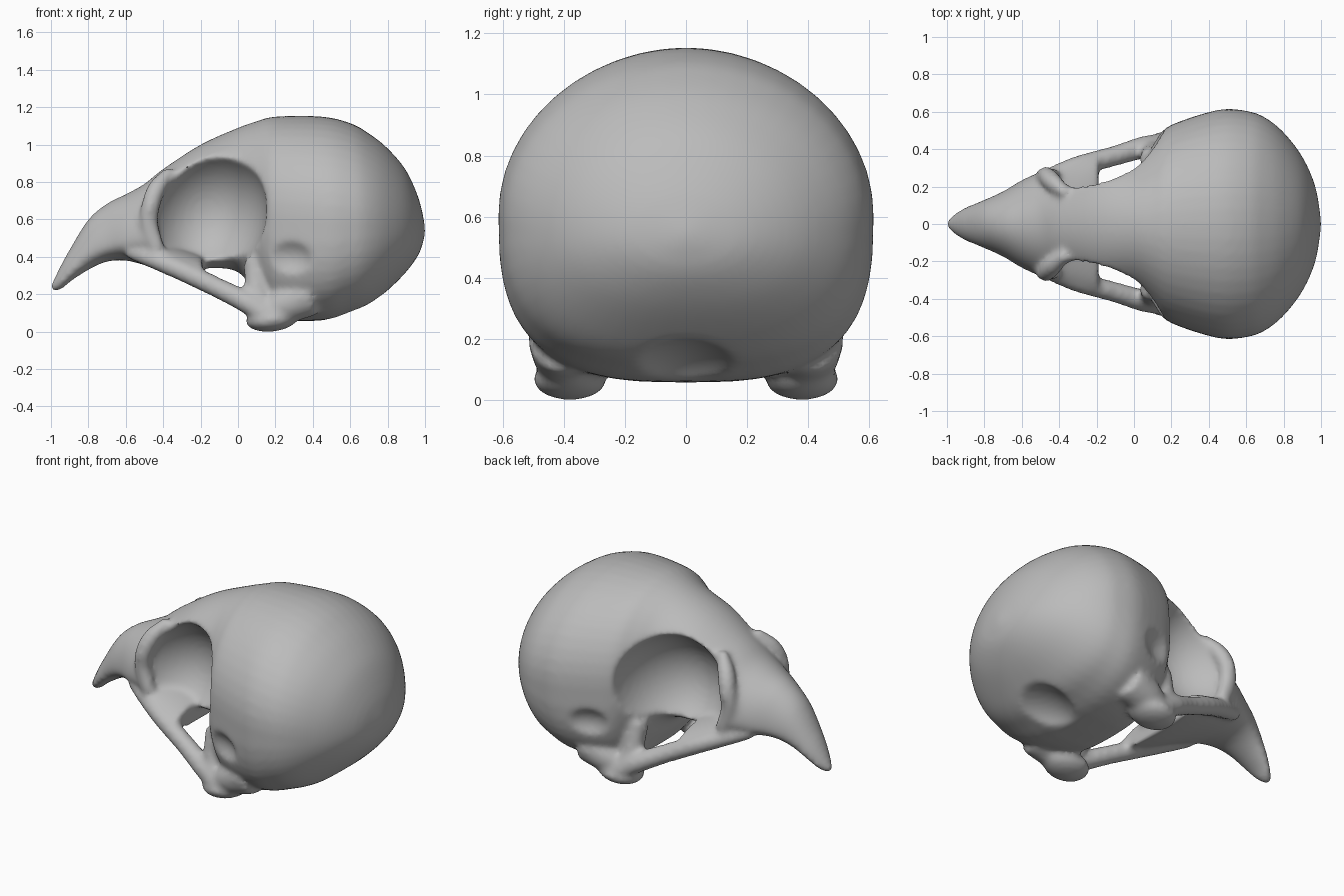
import bpy, bmesh, math
from mathutils import Vector

default_cube = bpy.data.objects.get("Cube")
if default_cube:
    bpy.data.objects.remove(default_cube, do_unlink=True)

bone = bpy.data.materials.new("bone_grey")
bone.use_nodes = True
bone_colour = (0.5, 0.5, 0.5, 1)
bone.diffuse_color = bone_colour
bone.node_tree.nodes["Principled BSDF"].inputs["Base Color"].default_value = bone_colour


def make_object(name, bm):
    bmesh.ops.recalc_face_normals(bm, faces=bm.faces)
    mesh = bpy.data.meshes.new(name)
    bm.to_mesh(mesh)
    bm.free()
    mesh.materials.append(bone)
    obj = bpy.data.objects.new(name, mesh)
    bpy.context.collection.objects.link(obj)
    return obj


def spline(points, steps):
    """Smooth curve through tuples of any length."""
    out = []
    for i in range(len(points) - 1):
        a, b, c, d = (points[max(0, min(len(points) - 1, i + k))] for k in (-1, 0, 1, 2))
        for s in range(steps):
            t = s / steps
            out.append([q + t / 2 * (r - p + t * (2 * p - 5 * q + 4 * r - u + t * (3 * q - p - 3 * r + u)))
                        for p, q, r, u in zip(a, b, c, d)])
    return out + [list(points[-1])]


def skin(name, rings):
    """Closed surface through matching rings."""
    bm = bmesh.new()
    loops = [[bm.verts.new(p) for p in ring] for ring in rings]
    count = len(loops[0])
    for a, b in zip(loops, loops[1:]):
        for i in range(count):
            j = (i + 1) % count
            bm.faces.new((a[i], a[j], b[j], b[i]))
    bm.faces.new(loops[0])
    bm.faces.new(loops[-1])
    return make_object(name, bm)


def section(x, top, mid, low, width, power):
    """Rounded section: elliptical above the widest height, squarer below."""
    ring = []
    for i in range(48):
        c, s = math.cos(math.tau * i / 48), math.sin(math.tau * i / 48)
        e = 1 if s >= 0 else 2 / power
        height = top - mid if s >= 0 else mid - low
        ring.append((x, width * math.copysign(abs(c) ** e, c),
                     mid + height * math.copysign(abs(s) ** e, s)))
    return ring


def tube(name, points, side):
    """Round bar through (x, y, z, radius) points, on one side."""
    path = spline(points, 6)
    rings = []
    for i, (x, y, z, r) in enumerate(path):
        along = Vector(path[min(i + 1, len(path) - 1)][:3]) - Vector(path[max(i - 1, 0)][:3])
        u = along.cross(Vector((0, 1, 0))).normalized()
        v = along.cross(u).normalized()
        ring = [Vector((x, y, z)) + r * (u * math.cos(a) + v * math.sin(a))
                for a in (math.tau * k / 16 for k in range(16))]
        rings.append([(p.x, p.y * side, p.z) for p in ring])
    return skin(name, rings)


def ellipsoid(name, centre, radii, tilt=0):
    bm = bmesh.new()
    bmesh.ops.create_uvsphere(bm, u_segments=40, v_segments=24, radius=1)
    obj = make_object(name, bm)
    obj.location, obj.scale = centre, radii
    obj.rotation_euler.y = tilt
    return obj


def apply(obj, kind, **settings):
    mod = obj.modifiers.new(kind.title(), kind)
    for key, value in settings.items():
        setattr(mod, key, value)
    bpy.context.view_layer.objects.active = obj
    bpy.ops.object.modifier_apply(modifier=mod.name)


# Beak, face and braincase: x, top, widest height, bottom, half width, lower squareness
stations = [
    (-1, .25, .235, .22, .02, 2), (-.95, .35, .27, .222, .06, 2), (-.9, .44, .32, .265, .09, 2),
    (-.8, .6, .42, .33, .13, 2), (-.7, .685, .46, .375, .175, 2), (-.6, .735, .48, .38, .235, 2),
    (-.5, .79, .5, .36, .28, 2), (-.4, .87, .5, .33, .32, 2), (-.2, 1, .65, .34, .35, 2),
    (0, 1.09, .68, .32, .37, 2), (.1, 1.125, .65, .18, .45, 2.4), (.2, 1.15, .63, .07, .53, 3),
    (.45, 1.15, .61, .06, .61, 3), (.6, 1.115, .6, .1, .605, 2.8), (.7, 1.06, .59, .14, .57, 2.6),
    (.8, .98, .57, .22, .49, 2.4), (.9, .86, .55, .32, .36, 2.2), (.97, .7, .54, .42, .2, 2),
    (1, .56, .54, .52, .02, 2)]
skull = skin("skull", [section(*s) for s in spline(stations, 4)])

# Palate shelf forming the socket floor
shelf = [(-.62, .5, .45, .39, .2, 2), (-.45, .49, .41, .34, .29, 2),
         (-.3, .45, .34, .285, .345, 2), (-.19, .41, .31, .26, .365, 2)]
parts = [skin("palate", [section(*s) for s in spline(shelf, 4)])]

cutters = []
for side, word in ((1, "left"), (-1, "right")):
    # Eye sockets, shallow temple hollows
    cutters.append(ellipsoid(word + "_socket_cutter", (-.175, side * .49, .625), (.325, .44, .375), .3))
    cutters.append(ellipsoid(word + "_temple_cutter", (.22, side * .7, .38), (.22, .2, .16)))
    # Cheek bar, jaw joint and struts, ridge in front of the socket
    parts.append(tube(word + "_cheek_bar", [(-.58, .19, .43, .04), (-.45, .25, .385, .05), (-.3, .31, .325, .055),
                                            (-.1, .365, .23, .055), (.05, .41, .155, .06), (.17, .43, .08, .06)], side))
    parts.append(ellipsoid(word + "_jaw_joint", (.18, side * .38, .065), (.14, .12, .065), -.1))
    parts.append(tube(word + "_jaw_strut", [(.14, .4, .09, .06), (.24, .4, .14, .1), (.38, .4, .2, .12)], side))
    parts.append(tube(word + "_front_strut", [(.15, .42, .1, .06), (.1, .38, .22, .06), (.1, .34, .38, .07)], side))
    parts.append(tube(word + "_socket_ridge", [(-.36, .16, .86, .03), (-.43, .22, .77, .05), (-.465, .255, .68, .05),
                                               (-.475, .25, .57, .05), (-.43, .26, .44, .04)], side))

# Broad groove under the nape
cutters.append(ellipsoid("nape_cutter", (.8, 0, -.02), (.35, .25, .22)))

for cutter in cutters:
    cutter.hide_render = True
    apply(skull, "BOOLEAN", operation="DIFFERENCE", object=cutter, solver="EXACT")
for cutter in cutters:
    bpy.data.objects.remove(cutter, do_unlink=True)

# Fuse every bone into one smooth surface
bpy.ops.object.select_all(action="DESELECT")
for obj in parts + [skull]:
    obj.select_set(True)
bpy.context.view_layer.objects.active = skull
bpy.ops.object.join()
apply(skull, "REMESH", mode="VOXEL", voxel_size=.016)
apply(skull, "SMOOTH", factor=.5, iterations=10)

# Seat on the ground
floor = min(v.co.z for v in skull.data.vertices)
for v in skull.data.vertices:
    v.co.z -= floor
skull.data.materials.clear()
skull.data.materials.append(bone)
bpy.ops.object.shade_smooth_by_angle(angle=math.radians(50))
